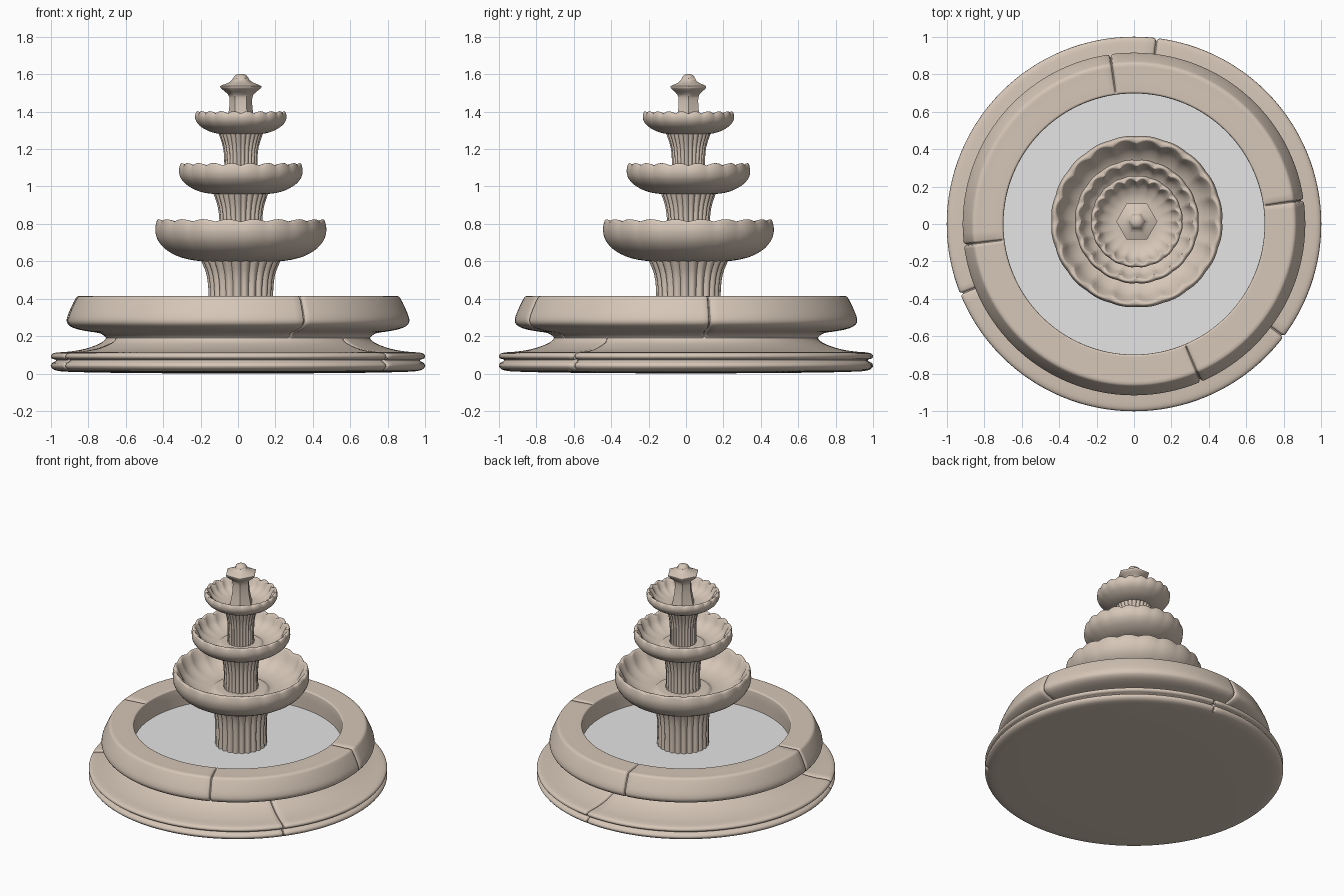
import bpy, bmesh, math
from mathutils import Vector

if "Cube" in bpy.data.objects:
    bpy.data.objects.remove(bpy.data.objects["Cube"])


def material(name, rgb):
    m = bpy.data.materials.new(name)
    m.diffuse_color = (*rgb, 1)
    m.use_nodes = True
    m.node_tree.nodes["Principled BSDF"].inputs["Base Color"].default_value = m.diffuse_color
    return m


STONE = material("warm stone", (0.67, 0.565, 0.475))
WATER = material("pale grey water", (0.78, 0.78, 0.78))


def smooth_path(points, sub):
    """Round a coarse profile with limited Hermite tangents."""
    p = [Vector(q) for q in points]
    n = len(p)
    tan = [(p[min(i + 1, n - 1)] - p[max(i - 1, 0)]).normalized() for i in range(n)]
    out = []
    for i in range(n - 1):
        length = (p[i + 1] - p[i]).length
        for k in range(sub):
            t = k / sub
            h = t * t * (3 - 2 * t)
            out.append(p[i] * (1 - h) + p[i + 1] * h
                       + tan[i] * length * (t * (1 - t) ** 2)
                       - tan[i + 1] * length * (t * t * (1 - t)))
    return out + [p[-1]]


def lathe(name, points, angles, mat=STONE, sub=3, centre=(0, 0), shape=None, sharp=40):
    """Revolve a profile; shape(r, z, angle, normal) may carve the surface."""
    path = smooth_path(points, sub)
    bm = bmesh.new()
    rings = []
    for i, q in enumerate(path):
        t = (path[min(i + 1, len(path) - 1)] - path[max(i - 1, 0)]).normalized()
        normal = (t.y, -t.x)
        ring = []
        for a in angles:
            r, z = shape(q.x, q.y, a, normal) if shape else (q.x, q.y)
            r = max(r, 0)
            ring.append(bm.verts.new((centre[0] + r * math.cos(a),
                                      centre[1] + r * math.sin(a), z)))
        rings.append(ring)
    n = len(angles)
    for lo, hi in zip(rings, rings[1:]):
        for j in range(n):
            k = (j + 1) % n
            bm.faces.new((lo[j], lo[k], hi[k], hi[j]))
    bmesh.ops.remove_doubles(bm, verts=bm.verts, dist=1e-5)
    me = bpy.data.meshes.new(name)
    bm.to_mesh(me)
    bm.free()
    me.materials.append(mat)
    ob = bpy.data.objects.new(name, me)
    bpy.context.collection.objects.link(ob)
    bpy.ops.object.select_all(action='DESELECT')
    ob.select_set(True)
    bpy.context.view_layer.objects.active = ob
    bpy.ops.object.shade_smooth_by_angle(angle=math.radians(sharp))
    return ob


def circle(n):
    return [2 * math.pi * i / n for i in range(n)]


def seamed_angles(seams):
    """Even steps, with tight extra steps around each stone joint."""
    base = [a for a in circle(128)
            if all(abs(math.remainder(a - s, 2 * math.pi)) > 0.025 for s in seams)]
    extra = [(s + d) % (2 * math.pi) for s in seams
             for d in (-0.016, -0.008, -0.003, 0.003, 0.008, 0.016)]
    return sorted(base + extra)


def seam_shape(seams, start):
    def shape(r, z, a, normal):
        d = min(abs(math.remainder(a - s, 2 * math.pi)) for s in seams)
        cut = 0.015 if d < 0.005 else 0.004 if d < 0.012 else 0
        if normal[1] < -0.9 and z < 0.1:      # keep the underside whole
            cut = 0
        cut *= min(1, max(0, (r - start) / 0.02))
        return r - normal[0] * cut, max(0, z - normal[1] * cut)
    return shape


# Basin: moulded foot in three stones
foot_seams = [math.radians(d) for d in (83, 202, 323)]
lathe("basin_foot",
      [(0, 0), (0.6, 0.004), (0.9, 0.01), (0.975, 0.018), (1.0, 0.038), (0.993, 0.056),
       (0.974, 0.067), (0.974, 0.074), (0.992, 0.08), (1.0, 0.092), (0.992, 0.106),
       (0.965, 0.113), (0.9, 0.118), (0.82, 0.132), (0.745, 0.158), (0.71, 0.182), (0.70, 0.21)],
      seamed_angles(foot_seams), shape=seam_shape(foot_seams, 0.70))

# Basin: heavy rim in four stones
rim_seams = [math.radians(d) for d in (8, 98, 187, 293)]
lathe("basin_rim",
      [(0.70, 0.18), (0.712, 0.2), (0.74, 0.216), (0.80, 0.226), (0.87, 0.241), (0.908, 0.263),
       (0.915, 0.29), (0.898, 0.34), (0.87, 0.398), (0.860, 0.411), (0.846, 0.415), (0.83, 0.415),
       (0.712, 0.415), (0.703, 0.413), (0.698, 0.405), (0.698, 0.25)],
      seamed_angles(rim_seams), shape=seam_shape(rim_seams, 0.70))

# Water surface
lathe("water", [(0.70, 0.275), (0, 0.275)], circle(96), mat=WATER, sub=1)

CENTRE = (0.015, 0.013)
REEDS, LOBES = 24, 20


def groove(a, n):
    """0 on the crown of a lobe, 1 in the groove between lobes."""
    return 1 - abs(math.sin(n * a / 2))


def reeded(depth):
    return lambda r, z, a, normal: (r - depth * groove(a, REEDS), z)


def scalloped(radius, base, rim):
    """Flutes deep on the inner wall, faint outside, with a waved lip."""
    def shape(r, z, a, normal):
        up = max(0, (z - base) / (rim - base))
        w = min(1, r / radius) ** 2 * up
        inner = 0.022 if normal[0] < 0 else 0.005
        g = groove(a, LOBES)
        return r - inner * w * g, z - 0.014 * w * up ** 5 * g
    return shape


# Reeded columns, flaring into the bowl above
for name, pts, depth in (
        ("lower_column", [(0.175, 0.26), (0.174, 0.43), (0.185, 0.53), (0.217, 0.61)], 0.014),
        ("middle_column", [(0.118, 0.66), (0.115, 0.80), (0.124, 0.89), (0.150, 0.97)], 0.010),
        ("upper_column", [(0.09, 1.0), (0.089, 1.12), (0.096, 1.21), (0.124, 1.295)], 0.008)):
    lathe(name, pts, circle(REEDS * 8), centre=CENTRE, shape=reeded(depth))

# Scalloped bowls
bowls = (
    ("lower_bowl", 0.46, 0.60, 0.825,
     [(0.10, 0.60), (0.205, 0.60), (0.31, 0.618), (0.39, 0.655), (0.44, 0.705), (0.459, 0.76),
      (0.454, 0.81), (0.444, 0.825), (0.430, 0.812), (0.385, 0.735), (0.31, 0.685),
      (0.20, 0.67), (0.18, 0.685), (0.16, 0.69), (0.09, 0.69)]),
    ("middle_bowl", 0.332, 0.96, 1.125,
     [(0.07, 0.96), (0.145, 0.96), (0.22, 0.973), (0.285, 1.005), (0.32, 1.04), (0.332, 1.075),
      (0.329, 1.11), (0.320, 1.125), (0.307, 1.112), (0.275, 1.055), (0.215, 1.02),
      (0.155, 1.01), (0.14, 1.022), (0.12, 1.025), (0.06, 1.025)]),
    ("upper_bowl", 0.246, 1.28, 1.402,
     [(0.06, 1.28), (0.115, 1.281), (0.17, 1.295), (0.215, 1.32), (0.238, 1.345), (0.246, 1.37),
      (0.243, 1.392), (0.235, 1.402), (0.225, 1.392), (0.195, 1.345), (0.15, 1.318),
      (0.11, 1.31), (0.04, 1.31)]))
for name, radius, base, rim, pts in bowls:
    lathe(name, pts, circle(LOBES * 8), centre=CENTRE, shape=scalloped(radius, base, rim), sharp=50)

# Six-sided finial with a pointed cap
lathe("finial",
      [(0.085, 1.30), (0.078, 1.33), (0.066, 1.39), (0.060, 1.46), (0.068, 1.492), (0.104, 1.522),
       (0.110, 1.536), (0.07, 1.552), (0.046, 1.57), (0.038, 1.585), (0.022, 1.598), (0, 1.602)],
      circle(6), sub=2, centre=CENTRE, sharp=50)
